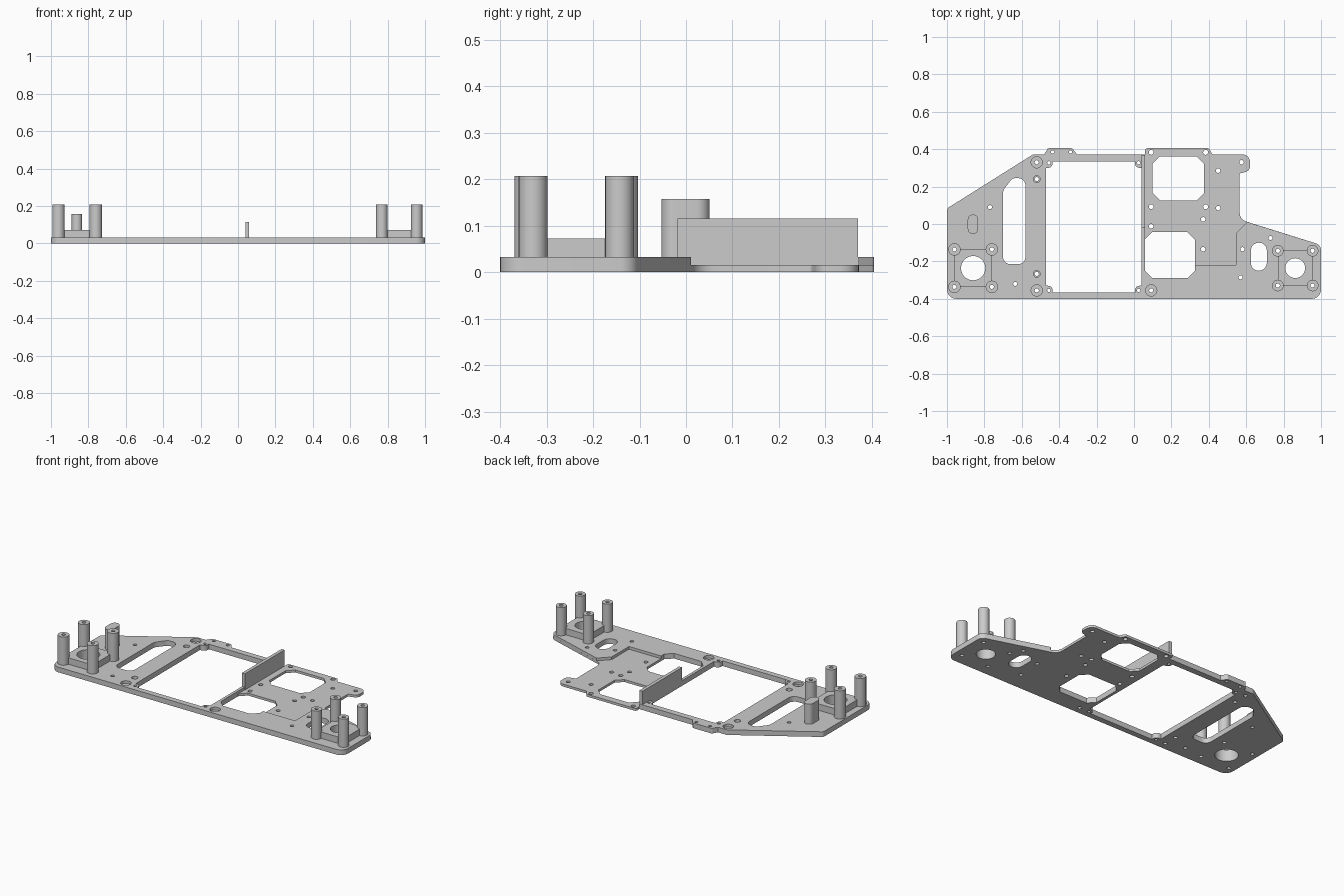
import bpy
import bmesh
import math
from mathutils import Vector

old = bpy.data.objects.get("Cube")
if old:
    bpy.data.objects.remove(old, do_unlink=True)

# Single grey material
grey = bpy.data.materials.new("plain_grey")
grey.use_nodes = True
colour = (0.6, 0.6, 0.6, 1)
grey.diffuse_color = colour
shader = next(n for n in grey.node_tree.nodes if n.type == 'BSDF_PRINCIPLED')
shader.inputs["Base Color"].default_value = colour


def rounded(corners, steps=8):
    """Closed outline from (x, y) or (x, y, radius) corners."""
    outline = []
    count = len(corners)
    for i, corner in enumerate(corners):
        point = Vector(corner[:2])
        radius = corner[2] if len(corner) > 2 else 0
        if not radius:
            outline.append(point)
            continue
        before = (Vector(corners[i - 1][:2]) - point).normalized()
        after = (Vector(corners[(i + 1) % count][:2]) - point).normalized()
        half = before.angle(after) / 2
        centre = point + (before + after).normalized() * radius / math.sin(half)
        reach = radius / math.tan(half)
        start = (point + before * reach - centre).normalized()
        end = (point + after * reach - centre).normalized()
        outline += [centre + start.slerp(end, s / steps).normalized() * radius
                    for s in range(steps + 1)]
    return outline


def circle(x, y, radius, sides=28):
    turn = math.tau / sides
    return [Vector((x + radius * math.cos(turn * i), y + radius * math.sin(turn * i)))
            for i in range(sides)]


def box(x_min, x_max, y_min, y_max, radius=0):
    return rounded([(x_min, y_min, radius), (x_max, y_min, radius),
                    (x_max, y_max, radius), (x_min, y_max, radius)])


def chamfered(x_min, x_max, y_min, y_max, cut):
    return rounded([(x_min + cut, y_min), (x_max - cut, y_min),
                    (x_max, y_min + cut), (x_max, y_max - cut),
                    (x_max - cut, y_max), (x_min + cut, y_max),
                    (x_min, y_max - cut), (x_min, y_min + cut)])


def slab(name, bottom, top, outline, holes=()):
    """Extrude an outline with holes between two heights."""
    curve = bpy.data.curves.new(name, 'CURVE')
    curve.dimensions = '2D'
    curve.fill_mode = 'BOTH'
    curve.extrude = (top - bottom) / 2
    for loop in (outline, *holes):
        spline = curve.splines.new('POLY')
        spline.points.add(len(loop) - 1)
        for target, point in zip(spline.points, loop):
            target.co = (point.x, point.y, 0, 1)
        spline.use_cyclic_u = True
    helper = bpy.data.objects.new(name + "_profile", curve)
    bpy.context.collection.objects.link(helper)
    graph = bpy.context.evaluated_depsgraph_get()
    mesh = bpy.data.meshes.new_from_object(helper.evaluated_get(graph))
    bpy.data.objects.remove(helper, do_unlink=True)

    bm = bmesh.new()
    bm.from_mesh(mesh)
    bmesh.ops.remove_doubles(bm, verts=bm.verts, dist=0.00001)
    bmesh.ops.translate(bm, verts=bm.verts, vec=(0, 0, (top + bottom) / 2))
    bmesh.ops.recalc_face_normals(bm, faces=bm.faces)
    bm.to_mesh(mesh)
    bm.free()
    mesh.materials.clear()
    mesh.materials.append(grey)
    part = bpy.data.objects.new(name, mesh)
    bpy.context.collection.objects.link(part)
    bpy.ops.object.select_all(action='DESELECT')
    part.select_set(True)
    bpy.context.view_layer.objects.active = part
    bpy.ops.object.shade_smooth_by_angle(angle=math.radians(30))


STEP, DECK, PAD = 0.015, 0.032, 0.072

# Plate edge shared by both layers, clockwise from the right corner
shared = [(1, -0.112, 0.04), (1, -0.4, 0.05), (-1, -0.4, 0.05), (-1, 0.083, 0.02),
          (-0.54, 0.372, 0.03), (-0.48, 0.372), (-0.46, 0.405, 0.01),
          (-0.33, 0.405, 0.01), (-0.305, 0.372)]
lower_edge = shared + [(0.06, 0.372), (0.06, 0.405, 0.01), (0.4, 0.405, 0.01),
                       (0.42, 0.372), (0.62, 0.372, 0.04), (0.62, 0.285, 0.03),
                       (0.565, 0.27, 0.01), (0.565, 0.024, 0.05)]
upper_edge = shared + [(0.058, 0.372), (0.058, -0.25), (0.098, -0.29), (0.285, -0.29),
                       (0.325, -0.25), (0.325, -0.22), (0.545, -0.22),
                       (0.545, -0.05), (0.605, 0.011)]

# Large bay with a rounded screw boss in each corner
left, right, front, back, boss = -0.47, 0.04, -0.365, 0.335, 0.035
bay = rounded([(left + boss, front), (right - boss, front),
               (right - boss, front + boss, 0.025), (right, front + boss),
               (right, back - boss), (right - boss, back - boss, 0.025),
               (right - boss, back), (left + boss, back),
               (left + boss, back - boss, 0.025), (left, back - boss),
               (left, front + boss), (left + boss, front + boss, 0.025)])
long_slot = rounded([(-0.7, -0.215, 0.04), (-0.58, -0.215, 0.04), (-0.58, 0.245, 0.04),
                     (-0.65, 0.245, 0.03), (-0.7, 0.18, 0.05)])
oval_slot = box(0.625, 0.71, -0.25, -0.1, 0.042)
windows = [chamfered(0.058, 0.325, -0.29, -0.042, 0.04),
           chamfered(0.1, 0.375, 0.125, 0.362, 0.04)]

# Mount pads: centre x, half width, bore radius, post radius
mounts = {"right": (-0.86, 0.1, 0.065, 0.033), "left": (0.862, 0.093, 0.053, 0.031)}
mount_y = -0.236
through = [bay, long_slot, oval_slot]
for x, half, bore, post in mounts.values():
    through.append(circle(x, mount_y, bore))
    through += [circle(x + i * half, mount_y + j * half, 0.011)
                for i in (-1, 1) for j in (-1, 1)]

# Screw holes through both layers
through += [circle(x, y, 0.009) for x in (left + 0.015, right - 0.015) for y in (-0.355, 0.327)]
through += [circle(x, 0.385, 0.009) for x in (-0.435, -0.34)]
through += [circle(x, y, 0.011) for x, y in
            ((-0.77, 0.09), (-0.635, -0.32), (0.73, -0.075), (0.57, -0.285), (0.58, -0.135))]

# Counterbored holes: wide above, narrow below
wide = [(-0.52, 0.33), (-0.52, -0.355), (0.092, -0.355)]
medium = [(-0.52, 0.24), (-0.52, -0.267)]
bores = [circle(x, y, 0.03) for x, y in wide] + [circle(x, y, 0.018) for x, y in medium]
pilots = [circle(x, y, 0.011) for x, y in wide + medium]

# Holes in the thin recessed floor
floor_holes = [circle(x, y, 0.013) for x in (0.092, 0.383) for y in (0.092, 0.383)]
floor_holes += [circle(x, y, 0.012) for x, y in
                ((0.092, -0.012), (0.45, 0.285), (0.45, 0.085), (0.37, 0.025),
                 (0.37, -0.135), (0.575, 0.33))]

slab("base_plate_lower", 0, STEP, rounded(lower_edge),
     through + windows + pilots + floor_holes)
slab("base_plate_upper", STEP, DECK, rounded(upper_edge), through + bores)

# Upright divider beside the bay
slab("divider_wall", STEP, 0.115, box(0.039, 0.06, -0.018, 0.37))

# Mount pads and hollow posts
for side, (x, half, bore, post) in mounts.items():
    slab(side + "_mount_pad", DECK, PAD,
         chamfered(x - half, x + half, mount_y - half, mount_y + half, 0.026),
         [circle(x, mount_y, bore)])
    for i, end in ((-1, "right"), (1, "left")):
        for j, row in ((-1, "front"), (1, "back")):
            px, py = x + i * half, mount_y + j * half
            slab(f"{side}_mount_post_{row}_{end}", DECK, 0.207,
                 circle(px, py, post), [circle(px, py, 0.011)])

# Oval stud behind the right mount
slab("oval_stud", DECK, 0.157, box(-0.889, -0.833, -0.053, 0.051, 0.0279))
